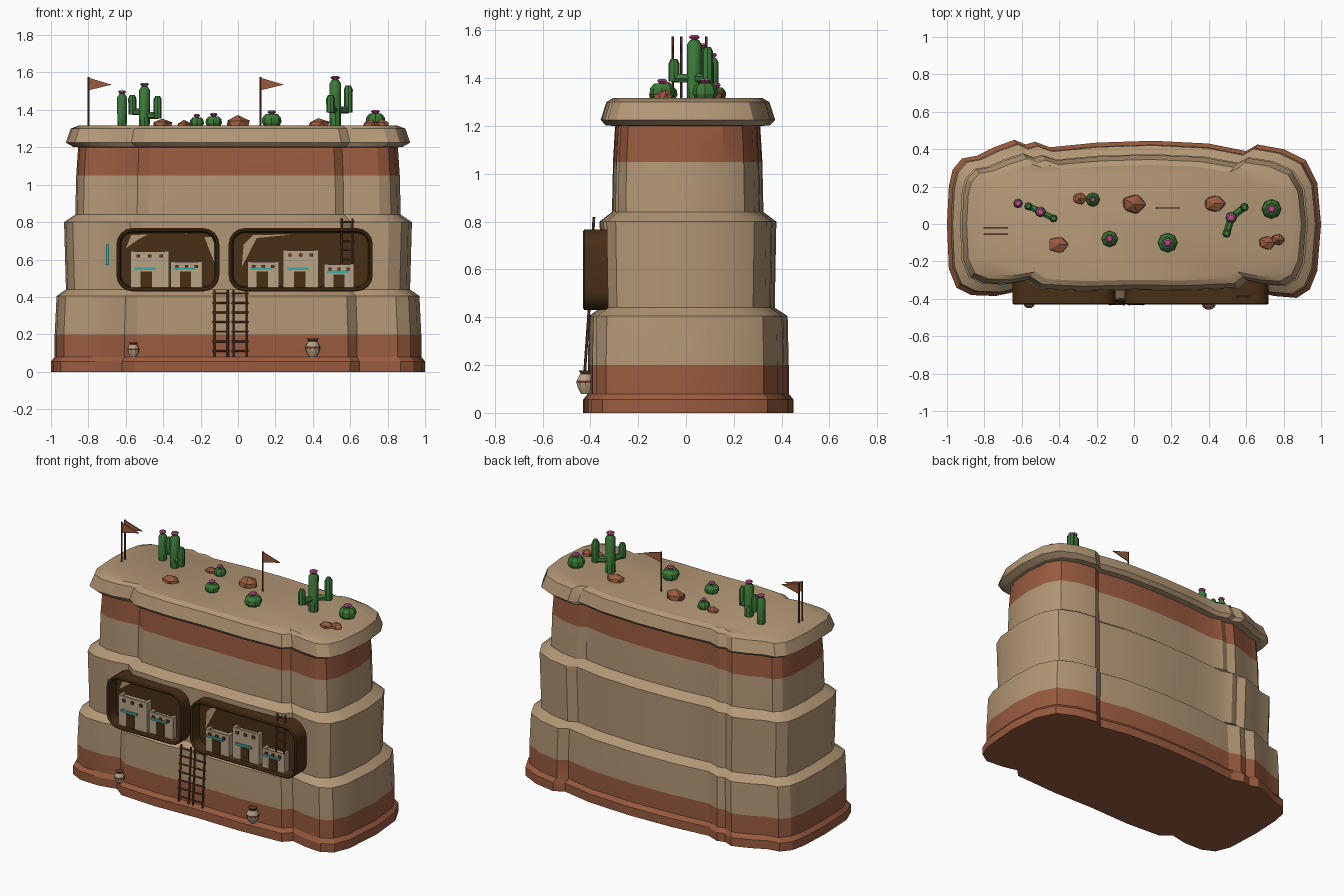
import bpy, bmesh, math, random
from mathutils import Vector

random.seed(4)
if "Cube" in bpy.data.objects:
    bpy.data.objects.remove(bpy.data.objects["Cube"])


def material(name, *rgb):
    m = bpy.data.materials.new(name)
    m.use_nodes = True
    m.diffuse_color = (*rgb, 1)
    bsdf = next(n for n in m.node_tree.nodes if n.type == "BSDF_PRINCIPLED")
    bsdf.inputs["Base Color"].default_value = (*rgb, 1)
    return m


SAND = material("sandstone", .45, .31, .18)
RED = material("red_rock", .32, .105, .05)
DARK = material("cave_brown", .065, .028, .008)
ADOBE = material("adobe", .48, .36, .24)
WOOD = material("wood", .14, .05, .025)
TEAL = material("turquoise", .04, .42, .37)
GREEN = material("cactus_green", .045, .19, .04)
PINK = material("flower_pink", .5, .08, .26)


def finish(bm, name, mats, smooth=None):
    bmesh.ops.recalc_face_normals(bm, faces=bm.faces)
    mesh = bpy.data.meshes.new(name)
    bm.to_mesh(mesh)
    bm.free()
    for m in mats:
        mesh.materials.append(m)
    ob = bpy.data.objects.new(name, mesh)
    bpy.context.collection.objects.link(ob)
    if smooth:
        bpy.ops.object.select_all(action="DESELECT")
        ob.select_set(True)
        bpy.context.view_layer.objects.active = ob
        bpy.ops.object.shade_smooth_by_angle(angle=math.radians(smooth))
    return ob


def loft(rings, name, mats, rule=None, smooth=None):
    """Skin closed rings of points and cap both ends."""
    bm = bmesh.new()
    loops = [[bm.verts.new(p) for p in ring] for ring in rings]
    n = len(loops[0])
    for a, b in zip(loops, loops[1:]):
        for i in range(n):
            j = (i + 1) % n
            bm.faces.new((a[i], a[j], b[j], b[i]))
    bm.faces.new(loops[0])
    bm.faces.new(loops[-1])
    if rule:
        for f in bm.faces:
            f.material_index = rule(f.calc_center_median())
    return finish(bm, name, mats, smooth)


def box(name, mat, x0, x1, y0, y1, z0, z1):
    base = [(x0, y0), (x1, y0), (x1, y1), (x0, y1)]
    return loft([[(x, y, z) for x, y in base] for z in (z0, z1)], name, [mat])


def lathe(name, mats, x, y, profile, sides=8, rule=None, smooth=None):
    rings = [[(x + r * math.cos(math.tau * i / sides),
               y + r * math.sin(math.tau * i / sides), z)
              for i in range(sides)] for r, z in profile]
    return loft(rings, name, mats, rule, smooth)


def tube(name, mat, pts, r, sides=6):
    """Straight-segment tube through points."""
    pts = [Vector(p) for p in pts]
    rings = []
    for i, p in enumerate(pts):
        d = (pts[min(i + 1, len(pts) - 1)] - pts[max(i - 1, 0)]).normalized()
        u = d.cross(Vector((.3, 1, .1))).normalized()
        v = d.cross(u)
        rings.append([p + r * (u * math.cos(math.tau * k / sides)
                               + v * math.sin(math.tau * k / sides))
                      for k in range(sides)])
    return loft(rings, name, [mat], smooth=40)


# Stepped mesa: one notched outline scaled up through the tiers
OUTLINE = [(-1, 0), (-.99, .2), (-.97, .29), (-.92, .35), (-.84, .365),
           (-.75, .41), (-.64, .45), (-.58, .425), (-.53, .44), (-.45, .41),
           (-.2, .435), (.1, .445), (.4, .43), (.6, .39), (.66, .425),
           (.8, .4), (.92, .34), (.98, .22), (1, 0), (.98, -.25),
           (.94, -.35), (.87, -.395), (.75, -.385), (.65, -.36), (.6, -.41),
           (.3, -.425), (0, -.42), (-.3, -.43), (-.55, -.415), (-.62, -.36),
           (-.74, -.385), (-.87, -.38), (-.95, -.34), (-.99, -.24)]
TIERS = [(0, 1, 1), (.055, 1, 1), (.08, .98, .955), (.2, .98, .955),
         (.405, .97, .945), (.44, .92, .825), (.8, .93, .84),
         (.84, .87, .72), (1.05, .865, .71), (1.2, .855, .69),
         (1.202, .88, .78), (1.225, .92, .83), (1.3, .895, .775),
         (1.317, .85, .71)]
loft([[(x * sx, y * sy, z) for x, y in OUTLINE] for z, sx, sy in TIERS],
     "mesa", [SAND, RED],
     lambda c: int(c.z < .2 or 1.05 < c.z < 1.2), smooth=25)


# Cave alcoves: rounded open boxes on the middle tier
def rounded(x0, x1, z0, z1, r, y):
    ring = []
    for k, (cx, cz) in enumerate([(x1 - r, z1 - r), (x0 + r, z1 - r),
                                  (x0 + r, z0 + r), (x1 - r, z0 + r)]):
        for i in range(5):
            a = math.pi / 2 * (k + i / 4)
            ring.append((cx + r * math.cos(a), y, cz + r * math.sin(a)))
    return ring


for side, x0, x1 in (("right", -.65, -.1), ("left", -.05, .72)):
    loft([rounded(x0 + d, x1 - d, .43 + d, .768 - d, .085 - d, y)
          for d, y in ((0, -.28), (0, -.425), (.008, -.43), (.018, -.425),
                       (.025, -.36))],
         side + "_alcove", [DARK], smooth=35)

# Bare rock showing at the alcove corners
for i, pts in enumerate([[(-.6, .66), (-.57, .73), (-.48, .735), (-.53, .71)],
                         [(-.18, .72), (-.14, .72), (-.125, .68), (-.125, .58)],
                         [(.02, .56), (.03, .68), (.08, .73), (.3, .735), (.1, .715)]]):
    loft([[(x, y, z) for x, z in pts] for y in (-.364, -.355)],
         f"bare_rock_{i}", [SAND])

# Adobe houses: x range, height, door centre, lintel height
for i, (x0, x1, top, door, lintel) in enumerate([
        (-.575, -.37, .645, -.49, .55), (-.36, -.19, .59, -.28, .55),
        (.05, .22, .59, .13, .55), (.24, .43, .65, .33, .55),
        (.46, .62, .575, .54, .535)]):
    f = -.408 + .008 * (i % 2)
    name = f"house_{i}"
    box(name, ADOBE, x0, x1, f, -.35, .445, top - .012)
    # raised parapet around the roof
    for s, a, b in (("a", x0, x0 + .02), ("b", x1 - .02, x1)):
        box(f"{name}_parapet_{s}", ADOBE, a, b, f, -.355, top - .012, top)
    box(name + "_parapet_front", ADOBE, x0, x1, f, f + .01, top - .012, top - .002)
    box(name + "_door", DARK, door - .03, door + .03, f - .004, f, .448, lintel - .015)
    box(name + "_lintel", TEAL, door - .065, door + .05, f - .008, f, lintel - .007, lintel + .007)
    for k in (.2, .5, .8):
        x = x0 + k * (x1 - x0)
        box(f"{name}_beam", WOOD, x - .009, x + .009, f - .009, f, top - .035, top - .018)


# Ladders
def ladder(name, x0, x1, low, high, rungs):
    (ya, za), (yb, zb) = low, high
    for x in (x0, x1):
        tube(name + "_rail", WOOD, [(x, ya, za), (x, yb, zb)], .006)
    for k in range(rungs):
        t = (k + .6) / rungs
        y, z = ya + t * (yb - ya), za + t * (zb - za)
        tube(name + "_rung", WOOD, [(x0 - .01, y, z), (x1 + .01, y, z)], .005)


ladder("ladder_right", -.125, -.055, (-.43, .08), (-.405, .44), 7)
ladder("ladder_left", -.025, .045, (-.43, .08), (-.405, .44), 7)
ladder("ladder_roof", .555, .612, (-.4, .57), (-.385, .82), 5)

# Banded clay pots
for name, x, s in (("small_pot", -.56, .8), ("large_pot", .4, 1)):
    lathe(name, [ADOBE, WOOD], x, -.42,
          [(r * s, .08 + h * s) for r, h in
           ((.02, 0), (.034, .025), (.04, .045), (.039, .055), (.026, .08),
            (.022, .085), (.03, .097))],
          10, lambda c, s=s: int(.045 < (c.z - .08) / s < .055 or c.z > .08 + .082 * s), 30)

# Turquoise wall ornament
box("wall_ornament", TEAL, -.705, -.69, -.335, -.31, .57, .68)

# Pennants
for i, (x, y) in enumerate([(-.8, -.02), (-.8, -.055), (.12, .085)]):
    tube(f"flag_pole_{i}", WOOD, [(x, y, 1.3), (x, y, 1.575)], .005)
    loft([[(x, y + d, 1.572), (x + .125, y + d, 1.535), (x, y + d, 1.505)]
          for d in (-.003, .003)], f"pennant_{i}", [RED])


# Cacti
def flower(x, y, z, r):
    lathe("cactus_flower", [PINK], x, y,
          [(r * .5, z - .006), (r, z + .006), (r * .6, z + .014)], 6)


def column(x, y, z0, z1, r):
    lathe("cactus_column", [GREEN], x, y,
          [(r, z0), (r * 1.05, z1 - .02), (r * .6, z1)], 8, smooth=40)


def saguaro(x, y, top, r, arms):
    column(x, y, 1.3, top, r)
    flower(x, y, top + .006, r * .9)
    for ax, ay, low, high in arms:
        tube("cactus_arm", GREEN, [(x, y, low), (ax, ay, low)], r * .65)
        column(ax, ay, low - .015, high, r * .75)


saguaro(-.62, .11, 1.485, .025, [])
saguaro(-.5, .065, 1.525, .028, [(-.565, .095, 1.39, 1.48), (-.43, .03, 1.37, 1.475)])
saguaro(.52, .035, 1.56, .03, [(.59, .09, 1.4, 1.53), (.495, -.05, 1.4, 1.48)])
for i, (x, y, r, h) in enumerate([(-.22, .13, .036, .05), (-.13, -.08, .042, .055),
                                  (.18, -.1, .05, .068), (.735, .08, .05, .07)]):
    lathe(f"barrel_cactus_{i}", [GREEN], x, y,
          [(r * k, 1.31 + h * t) for k, t in
           ((.8, 0), (1.05, .35), (1, .7), (.65, 1))], 8)
    flower(x, y, 1.315 + h, r * .5)

# Loose rocks
for i, (x, y, r, h) in enumerate([(-.405, -.11, .06, .04), (-.29, .135, .042, .03),
                                  (0, .105, .07, .06), (.43, .11, .062, .045),
                                  (.71, -.1, .05, .035), (.77, -.085, .042, .04)]):
    bm = bmesh.new()
    bmesh.ops.create_icosphere(bm, subdivisions=1, radius=1)
    for v in bm.verts:
        v.co *= random.uniform(.9, 1.1)
        v.co = Vector((x + v.co.x * r, y + v.co.y * r * .8, 1.315 + v.co.z * h))
    finish(bm, f"rock_{i}", [RED])
